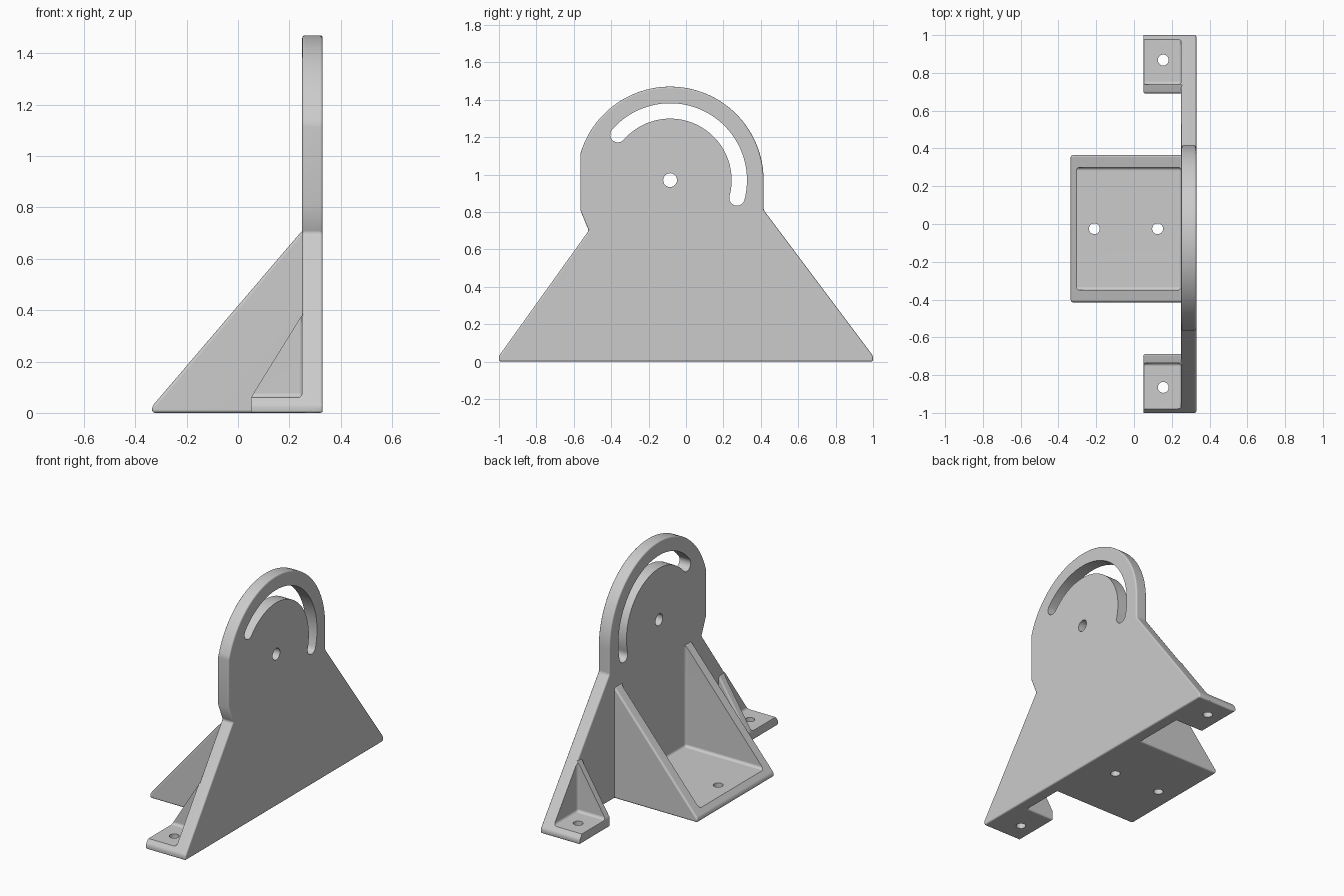
import bpy, bmesh
from math import cos, sin, pi, radians
from mathutils import Vector

cube = bpy.data.objects.get("Cube")
if cube:
    bpy.data.objects.remove(cube, do_unlink=True)

grey = bpy.data.materials.new("light grey")
grey.use_nodes = True
colour = (0.6, 0.6, 0.6, 1)
grey.diffuse_color = colour
grey.node_tree.nodes["Principled BSDF"].inputs["Base Color"].default_value = colour


def arc(c, r, a, b, n):
    """Points on an arc from angle a to b in degrees."""
    steps = [radians(a + (b - a) * i / n) for i in range(n + 1)]
    return [(c[0] + r * cos(t), c[1] + r * sin(t)) for t in steps]


def apply(obj, kind, **settings):
    mod = obj.modifiers.new(kind, kind)
    for key, value in settings.items():
        setattr(mod, key, value)
    bpy.ops.object.select_all(action="DESELECT")
    obj.select_set(True)
    bpy.context.view_layer.objects.active = obj
    bpy.ops.object.modifier_apply(modifier=mod.name)


def prism(name, points, axis, low, high, bevel=0):
    """Extrude a 2D profile along an axis and round its sharp edges."""
    def place(p, t):
        v = list(p)
        v.insert(axis, t)
        return Vector(v)
    bm = bmesh.new()
    face = bm.faces.new([bm.verts.new(place(p, low)) for p in points])
    top = bmesh.ops.extrude_face_region(bm, geom=[face])["geom"]
    shift = place((0, 0), high - low)
    bmesh.ops.translate(bm, vec=shift, verts=[g for g in top if isinstance(g, bmesh.types.BMVert)])
    bmesh.ops.recalc_face_normals(bm, faces=bm.faces)
    mesh = bpy.data.meshes.new(name)
    bm.to_mesh(mesh)
    bm.free()
    obj = bpy.data.objects.new(name, mesh)
    bpy.context.collection.objects.link(obj)
    mesh.materials.append(grey)
    if bevel:
        apply(obj, "BEVEL", width=bevel, segments=3, limit_method="ANGLE", angle_limit=radians(25))
    return obj


def combine(obj, other, operation):
    apply(obj, "BOOLEAN", object=other, operation=operation, solver="EXACT")
    bpy.data.objects.remove(other, do_unlink=True)


def box(y0, y1, z0, z1):
    return [(y0, z0), (y1, z0), (y1, z1), (y0, z1)]


def drill(obj, x, y):
    combine(obj, prism("drill", arc((x, y), 0.029, 0, 345, 23), 2, -1, 1), "DIFFERENCE")


# Upright plate outline
pivot = (-0.085, 0.97)
outline = [(-1, 0), (1, 0), (1, 0.03), (0.415, 0.81)]
outline += arc(pivot, 0.5, 0, 163.5, 48)
outline += [(-0.565, 0.81), (-0.52, 0.70), (-1, 0.03)]
plate = prism("angle_bracket", outline, 0, 0.25, 0.33, 0.01)

# Curved adjustment slot with round ends, and pivot hole
start, end, middle, half = -15, 139, 0.37, 0.041
tips = [(pivot[0] + middle * cos(radians(a)), pivot[1] + middle * sin(radians(a))) for a in (start, end)]
slot = arc(pivot, middle + half, start, end, 48)
slot += arc(tips[1], half, end, end + 180, 12)[1:]
slot += arc(pivot, middle - half, end, start, 48)[1:]
slot += arc(tips[0], half, start + 180, start + 360, 12)[1:-1]
combine(plate, prism("slot", slot, 0, 0, 1), "DIFFERENCE")
combine(plate, prism("pivot_hole", arc(pivot, 0.037, 0, 345, 23), 0, 0, 1), "DIFFERENCE")

# Gusseted supports: solid wedge, trimmed to the plate slope, then hollowed
wide = [(0.29, 0), (-0.335, 0), (-0.335, 0.025), (0.25, 0.71), (0.29, 0.71)]
small = [(0.29, 0), (0.05, 0), (0.05, 0.06), (0.25, 0.383), (0.29, 0.383)]
supports = [
    ("centre_support", wide, -0.415, 0.365, -0.35, 0.30, [(-0.21, -0.025), (0.125, -0.025)]),
    ("left_foot", small, 0.69, 1.05, 0.738, 2, [(0.155, 0.868)]),
    ("right_foot", small, -1.05, -0.687, -2, -0.735, [(0.155, -0.865)]),
]
for name, profile, y0, y1, p0, p1, holes in supports:
    part = prism(name, profile, 1, y0, y1, 0.012)
    combine(part, prism("trim", outline, 0, -1, 0.33, 0.01), "INTERSECT")
    combine(part, prism("pocket", box(p0, p1, 0.06, 2), 0, -1, 0.25, 0.018), "DIFFERENCE")
    for x, y in holes:
        drill(part, x, y)
    combine(plate, part, "UNION")

# Smooth rounded edges, flat broad faces
bpy.ops.object.select_all(action="DESELECT")
plate.select_set(True)
bpy.context.view_layer.objects.active = plate
bpy.ops.object.shade_smooth_by_angle(angle=radians(35))
normals = plate.modifiers.new("weighted_normals", "WEIGHTED_NORMAL")
normals.keep_sharp = True
